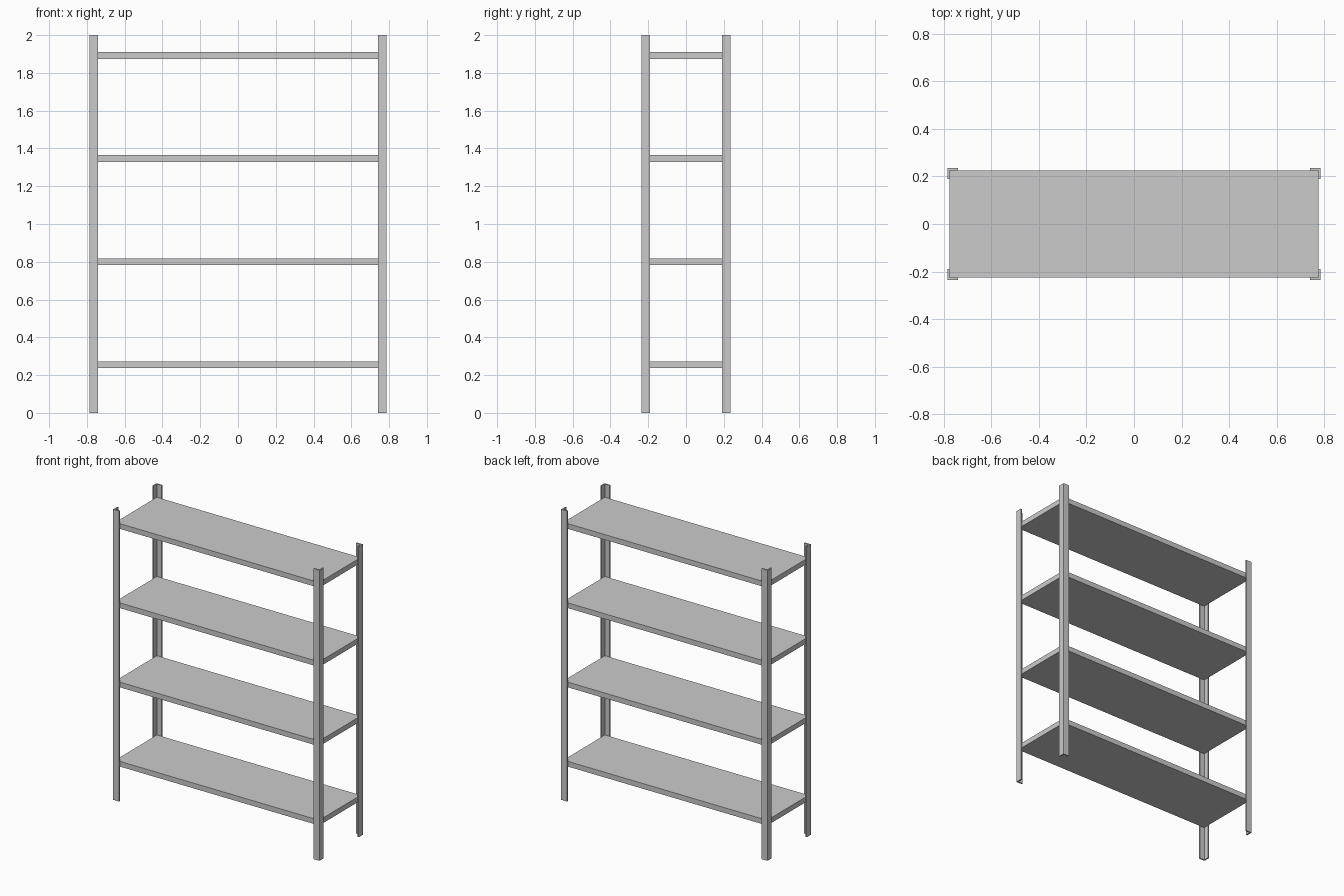
import bpy, bmesh

if "Cube" in bpy.data.objects:
    bpy.data.objects.remove(bpy.data.objects["Cube"])

HX, HY = 0.786, 0.235      # outer half sizes of the rack
W, T, H = 0.045, 0.009, 2  # angle-post flange width, thickness, height


def new_object(name, bm):
    bmesh.ops.recalc_face_normals(bm, faces=bm.faces)
    mesh = bpy.data.meshes.new(name)
    bm.to_mesh(mesh)
    bm.free()
    obj = bpy.data.objects.new(name, mesh)
    bpy.context.collection.objects.link(obj)


def prism(name, outline, z0, height):
    bm = bmesh.new()
    face = bm.faces.new([bm.verts.new((x, y, z0)) for x, y in outline])
    ext = bmesh.ops.extrude_face_region(bm, geom=[face], use_keep_orig=True)
    verts = [g for g in ext["geom"] if isinstance(g, bmesh.types.BMVert)]
    bmesh.ops.translate(bm, verts=verts, vec=(0, 0, height))
    new_object(name, bm)


# L-section corner posts, mirrored to the four corners
profile = [(0, 0), (W, 0), (W, T), (T, T), (T, W), (0, W)]
for side, sx in (("left", -1), ("right", 1)):
    for end, sy in (("front", -1), ("back", 1)):
        outline = [(sx * (HX - u), sy * (HY - v)) for u, v in profile]
        prism(f"{end}_{side}_post", outline, 0, H)

# Four flat shelves fitted inside the posts
sx, sy, thick = HX - T - 0.001, HY - T, 0.036
for i in range(4):
    top = 0.273 + i * 0.5455
    prism(f"shelf_{i + 1}", [(-sx, -sy), (sx, -sy), (sx, sy), (-sx, sy)],
          top - thick, thick)
